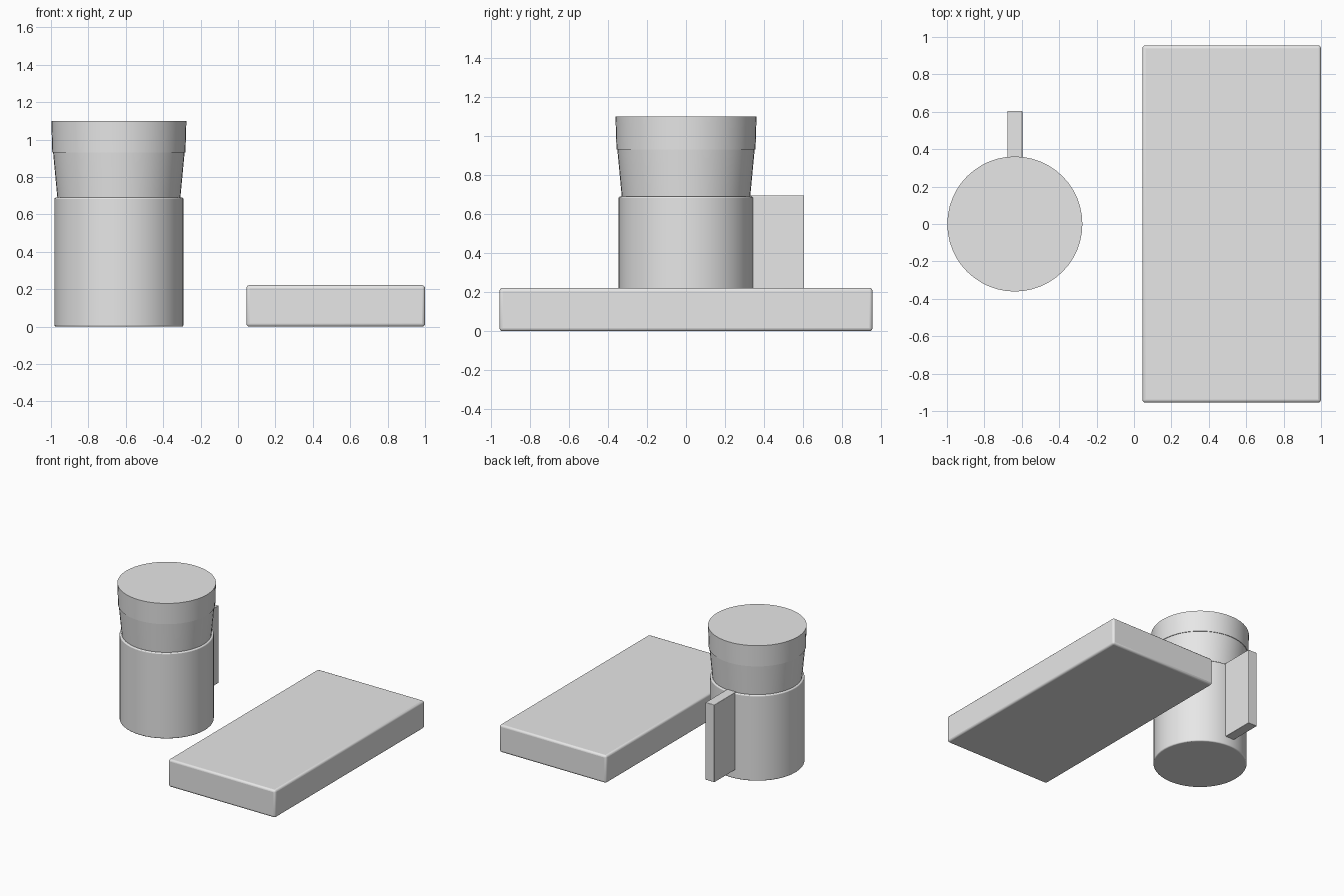
import bpy
import bmesh
import math
from mathutils import Matrix

cube = bpy.data.objects.get("Cube")
if cube:
    bpy.data.objects.remove(cube, do_unlink=True)

# Single flat colour
grey = bpy.data.materials.new("light_grey")
grey.use_nodes = True
COLOUR = (0.8, 0.8, 0.8, 1)
grey.diffuse_color = COLOUR
grey.node_tree.nodes["Principled BSDF"].inputs["Base Color"].default_value = COLOUR

CUP_X = -0.637


def finish(name, bm, location, bevel):
    """Turn a bmesh into a shaded object, with optional rounded edges."""
    mesh = bpy.data.meshes.new(name)
    bm.to_mesh(mesh)
    bm.free()
    mesh.materials.append(grey)
    obj = bpy.data.objects.new(name, mesh)
    obj.location = location
    bpy.context.collection.objects.link(obj)
    if bevel:
        mod = obj.modifiers.new("rounded_edges", "BEVEL")
        mod.width = bevel
        mod.segments = 3
        mod.limit_method = "ANGLE"
        mod.angle_limit = math.radians(40)
    bpy.ops.object.select_all(action="DESELECT")
    obj.select_set(True)
    bpy.context.view_layer.objects.active = obj
    bpy.ops.object.shade_smooth_by_angle(angle=math.radians(35))
    return obj


def box(name, low, high, bevel):
    size = [h - l for l, h in zip(low, high)]
    centre = [(h + l) / 2 for l, h in zip(low, high)]
    bm = bmesh.new()
    bmesh.ops.create_cube(bm, size=1, matrix=Matrix.Diagonal((*size, 1)))
    return finish(name, bm, centre, bevel)


def drum(name, r_low, r_high, z_low, z_high, bevel=0):
    bm = bmesh.new()
    bmesh.ops.create_cone(bm, cap_ends=True, segments=48, radius1=r_low,
                          radius2=r_high, depth=z_high - z_low)
    return finish(name, bm, (CUP_X, 0, (z_low + z_high) / 2), bevel)


# Cup: straight body, flared neck and lid
drum("cup_body", 0.345, 0.345, 0, 0.69, 0.008)
drum("cup_neck", 0.328, 0.352, 0.68, 0.935)
drum("cup_lid", 0.356, 0.361, 0.93, 1.10)

# Flat handle at the back of the cup
box("cup_handle", (CUP_X - 0.04, 0.25, 0.07), (CUP_X + 0.04, 0.605, 0.695), 0.004)

# Slab beside the cup
box("slab", (0.045, -0.955, 0), (1.0, 0.955, 0.222), 0.016)
